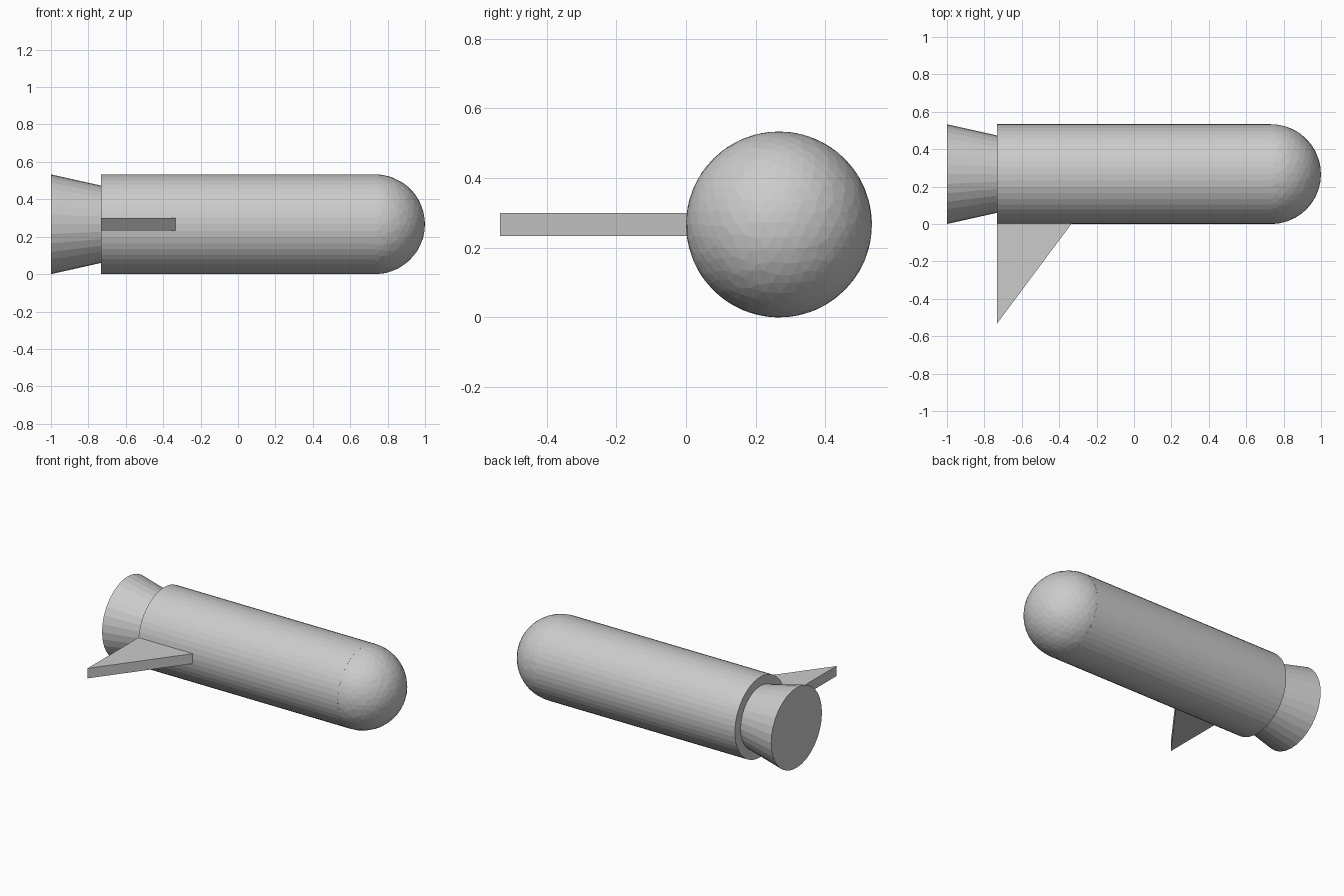
import bpy, bmesh, math, random
from mathutils import Vector, Matrix

if "Cube" in bpy.data.objects:
    bpy.data.objects.remove(bpy.data.objects["Cube"])

random.seed(4)
R = 4 / 15            # body radius
BACK, FRONT = -0.733, 0.733
AXIS = Vector((0, R, R))


def finish(bm, name):
    bmesh.ops.recalc_face_normals(bm, faces=bm.faces[:])
    mesh = bpy.data.meshes.new(name)
    bm.to_mesh(mesh)
    bm.free()
    obj = bpy.data.objects.new(name, mesh)
    bpy.context.collection.objects.link(obj)
    return obj


def smooth(obj, degrees):
    bpy.ops.object.select_all(action='DESELECT')
    obj.select_set(True)
    bpy.context.view_layer.objects.active = obj
    bpy.ops.object.shade_smooth_by_angle(angle=math.radians(degrees))


def tube(name, x0, x1, r0, r1, sides):
    """Closed round section lying along x."""
    bm = bmesh.new()
    place = (Matrix.Translation(AXIS + Vector(((x0 + x1) / 2, 0, 0)))
             @ Matrix.Rotation(math.pi / 2, 4, 'Y'))
    bmesh.ops.create_cone(bm, cap_ends=True, segments=sides, radius1=r0,
                          radius2=r1, depth=x1 - x0, matrix=place)
    return finish(bm, name)


# Main cylinder and flared tail nozzle
tube("body", BACK, FRONT, R, R, 48)
tube("nozzle", -1, BACK, R, 0.207, 32)

# Faceted hemispherical nose with slightly irregular triangles
bm = bmesh.new()
bmesh.ops.create_icosphere(bm, subdivisions=4, radius=R)
for v in bm.verts:
    jitter = Vector([random.uniform(-0.008, 0.008) for _ in range(3)])
    v.co = (v.co + jitter).normalized() * R
bmesh.ops.bisect_plane(bm, geom=bm.verts[:] + bm.edges[:] + bm.faces[:],
                       plane_co=(0, 0, 0), plane_no=(1, 0, 0), clear_inner=True)
bmesh.ops.translate(bm, verts=bm.verts[:], vec=AXIS + Vector((FRONT, 0, 0)))
finish(bm, "nose")

# Single triangular side fin
bm = bmesh.new()
outline = [(BACK, 0.003), (BACK, -2 * R), (-0.333, 0.003)]
face = bm.faces.new([bm.verts.new((x, y, R - R / 8)) for x, y in outline])
top = bmesh.ops.extrude_face_region(bm, geom=[face])["geom"]
bmesh.ops.translate(bm, vec=(0, 0, R / 4),
                    verts=[g for g in top if isinstance(g, bmesh.types.BMVert)])
finish(bm, "fin")
